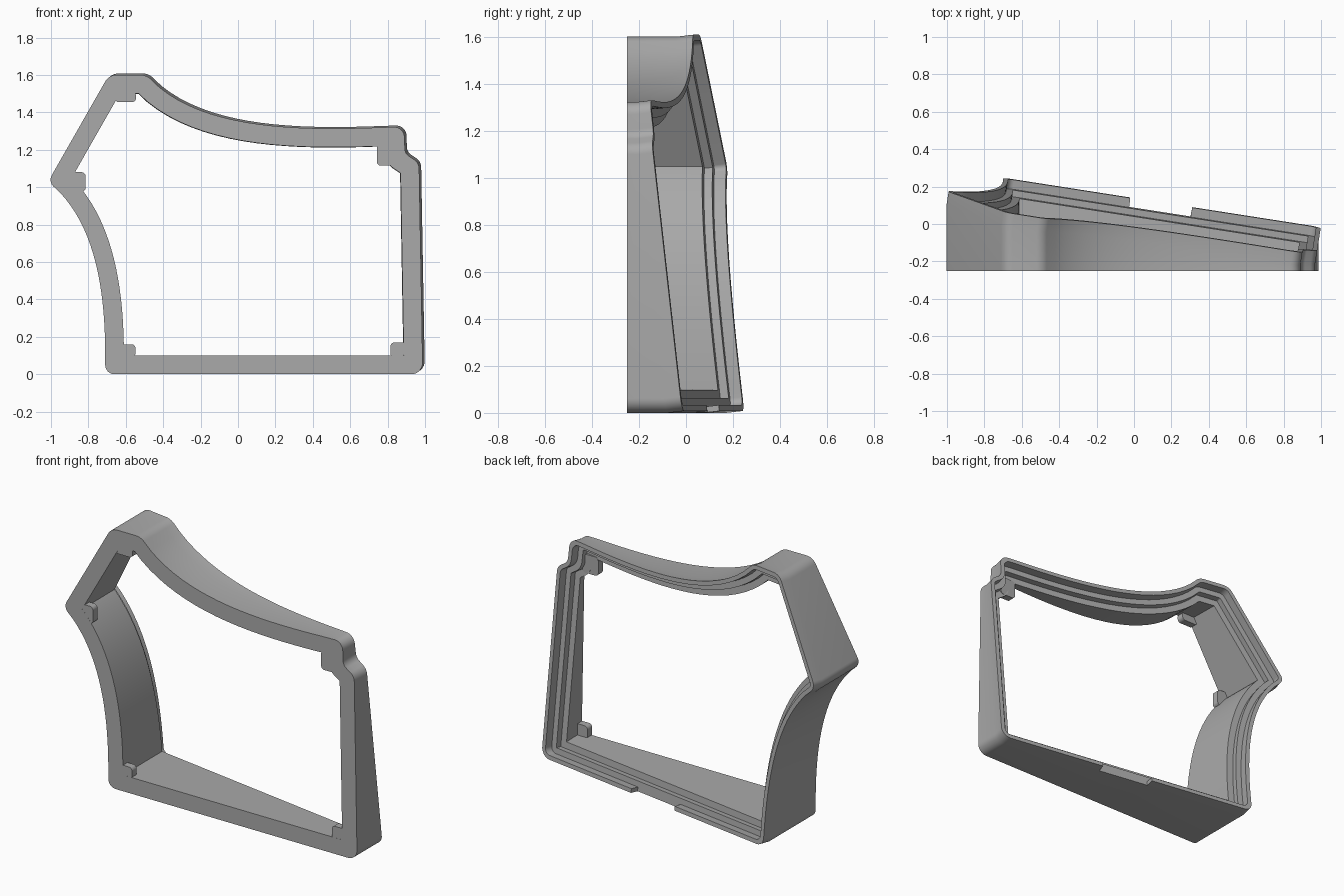
import bpy, bmesh
from math import tan, acos, cos
from mathutils import Vector as V

if "Cube" in bpy.data.objects:
    bpy.data.objects.remove(bpy.data.objects["Cube"])

grey = bpy.data.materials.new("plain grey")
grey.use_nodes = True
COLOUR = (0.4, 0.4, 0.4, 1)
grey.diffuse_color = COLOUR
grey.node_tree.nodes["Principled BSDF"].inputs["Base Color"].default_value = COLOUR

FRONT = -0.25                                # flat front plane
SLOPE_X, SLOPE_Z, BACK = -0.156, -0.115, 0.137   # tilted back plane
LIP = 0.07                                   # lip height along the back normal
LEDGE = -0.05


def bezier(a, b, c, d, start, end, n=18):
    """Plain outline points along a cubic curve."""
    pts = []
    for i in range(n + 1):
        u = start + (end - start) * i / n
        v = 1 - u
        p = V(a) * v**3 + V(b) * 3*v*v*u + V(c) * 3*v*u*u + V(d) * u**3
        pts.append((p.x, p.y, 0))
    return pts


def rounded(outline, inset=0, steps=8):
    """Inset a counter-clockwise outline of (x, z, radius) and round its corners."""
    pts = [V(p[:2]) for p in outline]
    n = len(pts)
    dirs = [(pts[(i + 1) % n] - pts[i]).normalized() for i in range(n)]
    moved = []
    for i in range(n):
        n1, n2 = (V((-e.y, e.x)) for e in (dirs[i - 1], dirs[i]))
        moved.append(pts[i] + (n1 + n2) * inset / (1 + n1.dot(n2)))
    ring = []
    for i, p in enumerate(moved):
        radius = outline[i][2]
        if not radius:
            ring.append(p)
            continue
        e1, e2 = dirs[i - 1], dirs[i]
        half = acos(max(-1, min(1, e1.dot(e2)))) / 2
        convex = 1 if e1.x * e2.y - e1.y * e2.x > 0 else -1
        reach = max(0, radius - convex * inset) * tan(half)
        reach = min(reach, 0.49 * (p - moved[i - 1]).length,
                    0.49 * (moved[(i + 1) % n] - p).length)
        a, b, w = p - e1 * reach, p + e2 * reach, cos(half)
        for k in range(steps + 1):
            u = k / steps
            f, g, h = (1 - u)**2, 2 * u * (1 - u) * w, u * u
            ring.append((a * f + p * g + b * h) / (f + g + h))
    return ring


def build(name, rings, closed):
    """Skin a list of equal rings, either as a closed loop or with end caps."""
    bm = bmesh.new()
    loops = [[bm.verts.new(p) for p in r] for r in rings]
    n = len(loops[0])
    for k in range(len(loops) if closed else len(loops) - 1):
        a, b = loops[k], loops[(k + 1) % len(loops)]
        for i in range(n):
            j = (i + 1) % n
            bm.faces.new((a[i], a[j], b[j], b[i]))
    if not closed:
        bm.faces.new(loops[0])
        bm.faces.new(loops[-1])
    bmesh.ops.remove_doubles(bm, verts=bm.verts, dist=0.0002)
    bmesh.ops.recalc_face_normals(bm, faces=bm.faces)
    mesh = bpy.data.meshes.new(name)
    bm.to_mesh(mesh)
    bm.free()
    mesh.materials.append(grey)
    obj = bpy.data.objects.new(name, mesh)
    bpy.context.collection.objects.link(obj)
    bpy.ops.object.select_all(action='DESELECT')
    obj.select_set(True)
    bpy.context.view_layer.objects.active = obj
    bpy.ops.object.shade_smooth_by_angle(angle=0.5)


# Outer outline of the frame, with the notch ends marked on the bottom edge
NOTCH = (-0.03, 0.30)
outline = [(-0.71, 0, 0.06)]
outline += [(x + s, 0, 0) for x in NOTCH for s in (-0.001, 0.001)]
outline += [(0.988, 0, 0.06), (0.968, 1.13, 0.06), (0.893, 1.18, 0.05), (0.888, 1.322, 0.07)]
outline += bezier((0.78, 1.32), (0.3, 1.3), (-0.22, 1.31), (-0.48, 1.59), 0, 0.93)
outline += [(-0.49, 1.6, 0.08), (-0.69, 1.6, 0.07), (-1.015, 1.03, 0.05)]
outline += bezier((-1.015, 1.03), (-0.78, 0.84), (-0.71, 0.5), (-0.71, 0.1), 0.1, 1)


def section(inset, height=None):
    """One ring of the frame: on the front plane, or at a height from the back plane."""
    ring = []
    for p in rounded(outline, inset):
        if height is None:
            ring.append((p.x, FRONT, p.y))
            continue
        h = height
        if p.y < 0.07 and NOTCH[0] < p.x < NOTCH[1]:
            h = min(h, LEDGE)
        y = BACK + SLOPE_X * p.x + SLOPE_Z * p.y + h
        rise = h + LIP
        ring.append((p.x - SLOPE_X * rise, max(y, FRONT + 0.005), p.y - SLOPE_Z * rise))
    return ring


# Frame: outer wall, thin lip, two stepped ledges, inner wall
build("frame", [section(0), section(0, -LIP), section(0, 0), section(0.025, 0),
                section(0.025, LEDGE), section(0.06, LEDGE), section(0.06, -0.085),
                section(0.1, -0.085), section(0.1)], True)

# Corner tabs flush with the front
tabs = {
    "top_right_tab": (-0.66, -0.545, 1.455, 1.51),
    "side_tab": (-0.89, -0.815, 0.975, 1.08),
    "bottom_right_tab": (-0.63, -0.548, 0.09, 0.16),
    "bottom_left_tab": (0.815, 0.9, 0.09, 0.17),
    "top_left_tab": (0.742, 0.85, 1.115, 1.23),
}
for name, (x1, x2, z1, z2) in tabs.items():
    r = 0.022
    shape = rounded([(x1, z1, r), (x2, z1, r), (x2, z2, r), (x1, z2, r)])
    build(name, [[(p.x, y, p.y) for p in shape] for y in (FRONT + 0.0005, FRONT + 0.045)], False)
